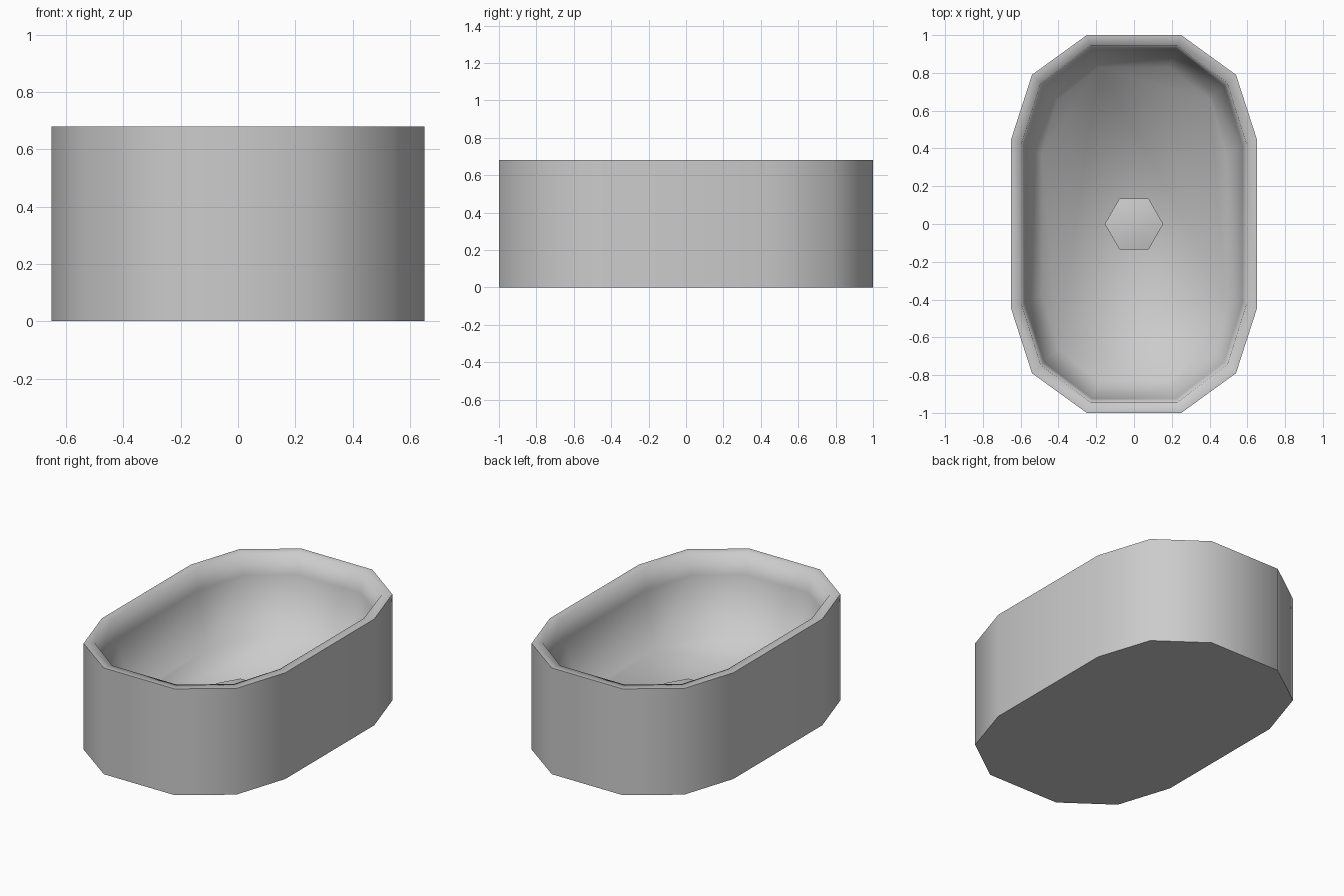
import bpy
import bmesh
import math

cube = bpy.data.objects.get("Cube")
if cube:
    bpy.data.objects.remove(cube, do_unlink=True)

# One plain grey for the whole basin
grey = bpy.data.materials.new("plain_grey")
grey.use_nodes = True
colour = (0.6, 0.6, 0.6, 1)
grey.diffuse_color = colour
grey.node_tree.nodes["Principled BSDF"].inputs["Base Color"].default_value = colour

# Quarter outline, mirrored into a stretched ten-sided oval
quarter = [(0.65, 0.45), (0.54, 0.79), (0.25, 1.0)]
half = quarter + [(-x, y) for x, y in reversed(quarter)]
outline = half + [(-x, -y) for x, y in half]


def loft(name, shape, levels, smooth_angle):
    """Join scaled copies of a shape (x scale, y scale, z) and cap both ends."""
    bm = bmesh.new()
    rings = [[bm.verts.new((x * sx, y * sy, z)) for x, y in shape]
             for sx, sy, z in levels]
    for a, b in zip(rings, rings[1:]):
        for i in range(len(shape)):
            j = (i + 1) % len(shape)
            bm.faces.new((a[i], a[j], b[j], b[i]))
    bm.faces.new(list(reversed(rings[0])))
    bm.faces.new(rings[-1])
    bmesh.ops.recalc_face_normals(bm, faces=bm.faces)
    mesh = bpy.data.meshes.new(name)
    bm.to_mesh(mesh)
    bm.free()
    mesh.materials.append(grey)
    obj = bpy.data.objects.new(name, mesh)
    bpy.context.collection.objects.link(obj)
    bpy.ops.object.select_all(action="DESELECT")
    obj.select_set(True)
    bpy.context.view_layer.objects.active = obj
    bpy.ops.object.shade_smooth_by_angle(angle=math.radians(smooth_angle))
    return obj


# Basin: straight outer wall, flat rim, steep inner wall, flat floor
loft("basin", outline, [
    (1, 1, 0),
    (1, 1, 0.68),
    (0.915, 0.945, 0.68),
    (0.885, 0.925, 0.55),
    (0.75, 0.83, 0.21),
], 85)

# Drain: low hexagonal disc with a slightly domed top
hexagon = [(math.cos(i * math.pi / 3), math.sin(i * math.pi / 3)) for i in range(6)]
loft("drain", hexagon, [
    (0.155, 0.155, 0.2),
    (0.155, 0.155, 0.225),
    (0.08, 0.08, 0.24),
], 50)
